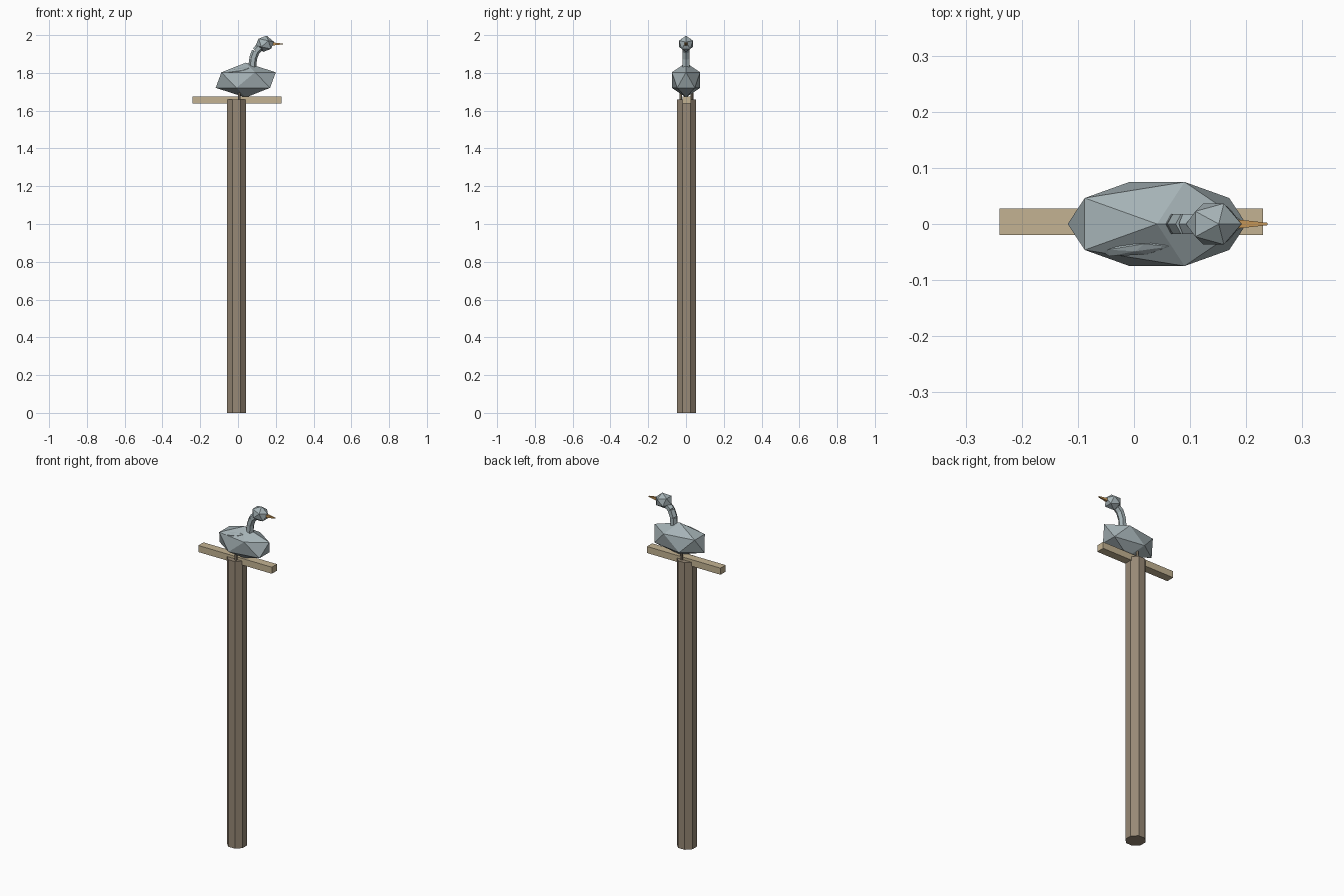
import bpy
from math import radians, pi
from mathutils import Vector

cube = bpy.data.objects.get("Cube")
if cube:
    bpy.data.objects.remove(cube, do_unlink=True)


def material(name, rgb):
    m = bpy.data.materials.new(name)
    m.use_nodes = True
    m.diffuse_color = (*rgb, 1)
    m.node_tree.nodes["Principled BSDF"].inputs["Base Color"].default_value = (*rgb, 1)
    return m


post_wood = material("weathered post wood", (0.31, 0.25, 0.18))
beam_wood = material("pale beam wood", (0.55, 0.45, 0.29))
feathers = material("blue grey feathers", (0.38, 0.45, 0.47))
beak_orange = material("beak orange", (0.58, 0.32, 0.10))


def finish(name, mat):
    ob = bpy.context.object
    ob.name = name
    ob.data.materials.append(mat)
    return ob


def faceted_ball(name, mat, centre, radii, rot=(0, 0, 0)):
    bpy.ops.mesh.primitive_ico_sphere_add(subdivisions=1, radius=1, location=centre,
                                          rotation=[radians(a) for a in rot])
    ob = finish(name, mat)
    ob.scale = radii
    return ob


def rod(name, mat, start, end, r1, r2, sides, spin=0):
    """Tapered prism from start to end."""
    a, b = Vector(start), Vector(end)
    bpy.ops.mesh.primitive_cone_add(vertices=sides, radius1=r1, radius2=r2,
                                    depth=(b - a).length, location=(a + b) / 2)
    ob = finish(name, mat)
    for v in ob.data.vertices:
        x, y = v.co.x, v.co.y
        turned = Vector((x, y, 0))
        turned.rotate(Vector((0, 0, 1)).rotation_difference(Vector((0, 0, 1))))
        v.co.x, v.co.y = turned.x, turned.y
    quat = (b - a).to_track_quat('Z', 'Y')
    ob.rotation_mode = 'QUATERNION'
    ob.rotation_quaternion = quat
    if spin:
        ob.rotation_quaternion = quat @ Vector((1, 0, 0)).rotation_difference(
            Vector((1, spin, 0)))
    return ob


# Octagonal post and crossbeam
bpy.ops.mesh.primitive_cylinder_add(vertices=8, radius=0.0545, depth=1.66,
                                    location=(-0.008, 0.003, 0.83),
                                    rotation=(0, 0, pi / 8))
finish("post", post_wood)
bpy.ops.mesh.primitive_cube_add(size=1, location=(-0.005, 0.004, 1.656))
finish("crossbeam", beam_wood).scale = (0.47, 0.047, 0.038)

# Bird body, head and folded wing
faceted_ball("body", feathers, (0.041, 0, 1.762), (0.178, 0.088, 0.092))
faceted_ball("head", feathers, (0.142, 0, 1.954), (0.052, 0.043, 0.044), (0, 12, 0))
faceted_ball("right_wing", feathers, (0.003, -0.045, 1.815), (0.068, 0.014, 0.006),
             (36, -10, 6))

# Bent neck
neck_path = [(0.076, 0, 1.82), (0.079, 0, 1.875), (0.094, 0, 1.915), (0.130, 0, 1.948)]
for i in range(len(neck_path) - 1):
    rod("neck_%d" % (i + 1), feathers, neck_path[i], neck_path[i + 1], 0.021, 0.021, 6)

# Beak
rod("beak", beak_orange, (0.180, 0, 1.953), (0.238, 0, 1.953), 0.012, 0.003, 4, 1)

# Legs straddling the beam
for side, y in (("right", -0.027), ("left", 0.032)):
    rod(side + "_leg", post_wood, (0.006, y, 1.645), (0.006, y, 1.72), 0.007, 0.007, 6)
